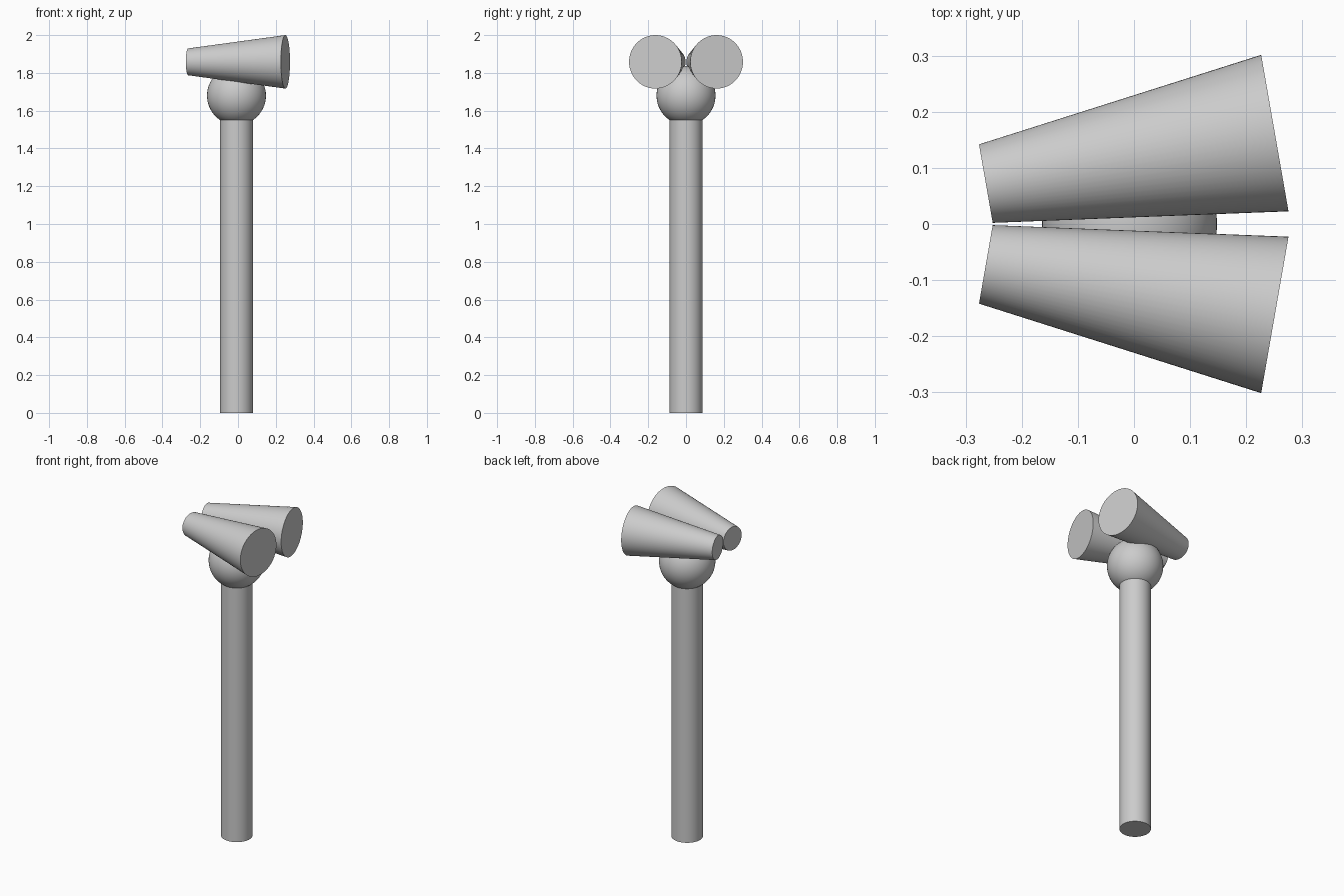
import bpy
import math
from mathutils import Vector

if "Cube" in bpy.data.objects:
    bpy.data.objects.remove(bpy.data.objects["Cube"])

CX = -0.008  # pole axis


def smooth(obj, name):
    obj.name = name
    bpy.ops.object.shade_smooth_by_angle(angle=math.radians(40))
    return obj


def frustum(name, start, end, r1, r2):
    """Capped round part running from start (radius r1) to end (radius r2)."""
    start, end = Vector(start), Vector(end)
    axis = end - start
    bpy.ops.mesh.primitive_cone_add(
        vertices=64, radius1=r1, radius2=r2, depth=axis.length,
        location=(start + end) / 2,
        rotation=axis.to_track_quat('Z', 'Y').to_euler())
    return smooth(bpy.context.object, name)


# Upright pole, running up into the ball
frustum("pole", (CX, 0, 0), (CX, 0, 1.6), 0.087, 0.087)

# Ball joint on top of the pole
bpy.ops.mesh.primitive_uv_sphere_add(
    segments=64, ring_count=32, radius=0.156, location=(CX, 0, 1.68))
smooth(bpy.context.object, "ball_joint")

# Pair of tapered horns splayed outwards, mirrored across y
for side, label in ((1, "back"), (-1, "front")):
    frustum(f"horn_{label}", (-0.264, side * 0.072, 1.8585),
            (0.251, side * 0.162, 1.8585), 0.071, 0.1415)
